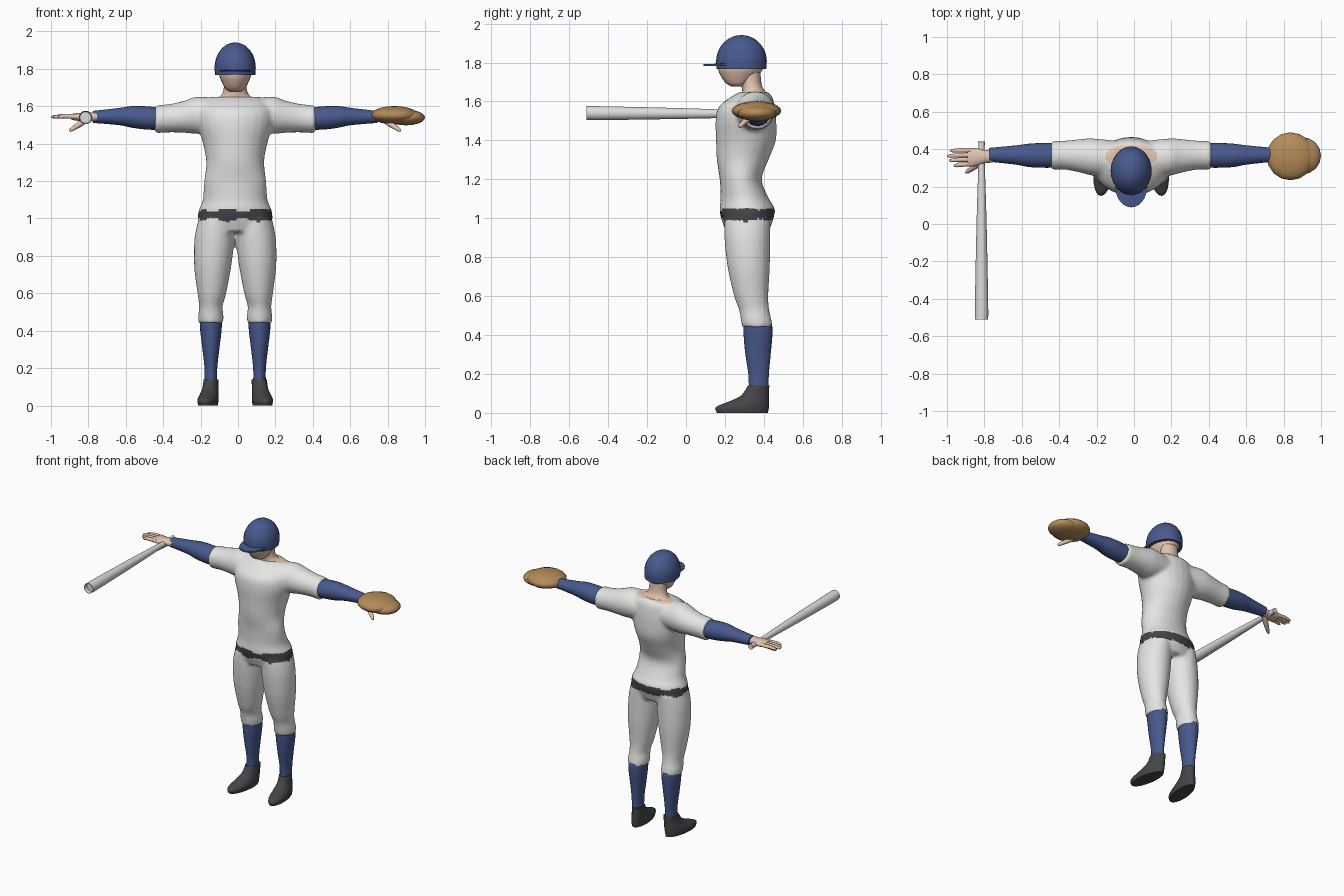
import bpy
import bmesh
import math
from mathutils import Vector

cube = bpy.data.objects.get("Cube")
if cube:
    bpy.data.objects.remove(cube, do_unlink=True)

SHIFT = -0.015  # the figure stands slightly off centre
parts = []


def material(name, r, g, b):
    mat = bpy.data.materials.new(name)
    mat.use_nodes = True
    mat.diffuse_color = (r, g, b, 1)
    shader = next(n for n in mat.node_tree.nodes if n.type == "BSDF_PRINCIPLED")
    shader.inputs["Base Color"].default_value = (r, g, b, 1)
    shader.inputs["Roughness"].default_value = 0.8
    return mat


white = material("uniform white", 0.78, 0.78, 0.76)
blue = material("team blue", 0.065, 0.1, 0.27)
dark = material("charcoal", 0.06, 0.06, 0.065)
skin = material("skin", 0.76, 0.55, 0.43)
leather = material("glove leather", 0.46, 0.26, 0.1)
bat_grey = material("bat pale grey", 0.72, 0.72, 0.72)


def activate(obj):
    bpy.ops.object.select_all(action="DESELECT")
    obj.select_set(True)
    bpy.context.view_layer.objects.active = obj


def finish(obj):
    activate(obj)
    bpy.ops.object.shade_smooth_by_angle(angle=math.radians(50))
    parts.append(obj)
    return obj


def smooth_rings(rings, steps=4):
    """Catmull-Rom interpolation between cross-sections."""
    out = []
    for i in range(len(rings) - 1):
        a, b, c, d = (rings[max(0, min(len(rings) - 1, i + k))] for k in (-1, 0, 1, 2))
        for s in range(steps):
            t = s / steps
            out.append([q + t / 2 * (r - p + t * (2 * p - 5 * q + 4 * r - s4 + t * (3 * (q - r) + s4 - p)))
                        for p, q, r, s4 in zip(a, b, c, d)])
    return out + [rings[-1]]


def add_loft(bm, rings, axis="z", side=1, segments=24):
    """Rings are (position on axis, centre a, centre b, radius a, radius b)."""
    loops = []
    for pos, ca, cb, ra, rb in smooth_rings(rings):
        loop = []
        for k in range(segments):
            t = math.tau * k / segments
            a, b = ca + ra * math.cos(t), cb + rb * math.sin(t)
            co = {"x": (pos, a, b), "y": (a, pos, b), "z": (a, b, pos)}[axis]
            loop.append(bm.verts.new((co[0] * side, co[1], co[2])))
        loops.append(loop)
    faces = [bm.faces.new((lo[k - 1], lo[k], hi[k], hi[k - 1]))
             for lo, hi in zip(loops, loops[1:]) for k in range(segments)]
    faces += [bm.faces.new(loops[0]), bm.faces.new(loops[-1])]
    bmesh.ops.recalc_face_normals(bm, faces=faces)


def from_bmesh(name, bm, *mats):
    mesh = bpy.data.meshes.new(name)
    bm.to_mesh(mesh)
    bm.free()
    obj = bpy.data.objects.new(name, mesh)
    bpy.context.collection.objects.link(obj)
    for mat in mats:
        mesh.materials.append(mat)
    return obj


def loft(name, mat, rings, axis="z", side=1):
    bm = bmesh.new()
    add_loft(bm, rings, axis, side)
    return finish(from_bmesh(name, bm, mat))


def ellipsoid(bm, centre, radii):
    verts = bmesh.ops.create_uvsphere(bm, u_segments=16, v_segments=10, radius=1)["verts"]
    for v in verts:
        v.co = Vector(c + r * p for c, r, p in zip(centre, radii, v.co))


def finger(name, points, radii):
    curve = bpy.data.curves.new(name, "CURVE")
    curve.dimensions, curve.bevel_depth = "3D", 1
    curve.bevel_resolution, curve.use_fill_caps = 2, True
    spline = curve.splines.new("POLY")
    spline.points.add(len(points) - 1)
    for p, co, r in zip(spline.points, points, radii):
        p.co, p.radius = (*co, 1), r
    obj = bpy.data.objects.new(name, curve)
    bpy.context.collection.objects.link(obj)
    curve.materials.append(skin)
    activate(obj)
    bpy.ops.object.convert(target="MESH")
    return finish(bpy.context.object)


# Uniform: torso, sleeves and trouser legs fused into one skin
TORSO = [(.93, 0, .315, .17, .11), (1, 0, .315, .2, .135), (1.05, 0, .314, .193, .142),
         (1.1, 0, .302, .173, .125), (1.2, 0, .281, .166, .108), (1.3, 0, .291, .155, .133),
         (1.4, 0, .308, .172, .154), (1.5, 0, .308, .2, .156), (1.57, 0, .312, .2, .145),
         (1.62, 0, .335, .18, .11), (1.65, 0, .35, .13, .07)]
SLEEVE = [(.08, .345, 1.55, .1, .09), (.2, .357, 1.552, .1, .1), (.27, .364, 1.544, .09, .086),
          (.35, .368, 1.536, .078, .076), (.43, .367, 1.53, .077, .075)]
TROUSER = [(1, .1, .315, .095, .12), (.9, .11, .315, .107, .118), (.75, .12, .322, .1, .109),
           (.6, .125, .335, .077, .088), (.53, .13, .35, .063, .078), (.48, .13, .36, .068, .079),
           (.44, .13, .367, .066, .079)]
bm = bmesh.new()
add_loft(bm, TORSO)
for side in (1, -1):
    add_loft(bm, SLEEVE, "x", side)
    add_loft(bm, TROUSER, "z", side)
uniform = from_bmesh("uniform", bm, white, dark, skin)
remesh = uniform.modifiers.new("fuse", "REMESH")
remesh.mode, remesh.voxel_size = "VOXEL", 0.012
relax = uniform.modifiers.new("relax", "SMOOTH")
relax.factor, relax.iterations = 0.5, 4
activate(uniform)
for name in ("fuse", "relax"):
    bpy.ops.object.modifier_apply(modifier=name)

# Belt with an uneven edge, and the open neckline
for f in uniform.data.polygons:
    x, y, z = f.center
    wave = 0.01 * math.sin(38 * x) * math.cos(31 * y)
    if 0.993 + wave < z < 1.045 - wave / 2 and abs(x) < 0.3:
        f.material_index = 1
    elif z > 1.59 and (x / 0.14) ** 2 + ((y - 0.36) / 0.065) ** 2 < 1:
        f.material_index = 2
    else:
        f.material_index = 0
finish(uniform)

# Limbs and hands, mirrored
ARM = [(.4, .367, 1.533, .066, .06), (.48, .367, 1.538, .066, .062), (.55, .367, 1.543, .062, .058),
       (.62, .369, 1.545, .051, .046), (.76, .37, 1.543, .037, .032)]
SOCK = [(.46, .13, .368, .059, .074), (.4, .13, .37, .057, .074), (.3, .13, .37, .045, .065),
        (.2, .13, .373, .034, .053), (.12, .13, .373, .034, .05)]
SHOE = [(0, .137, .29, .05, .131), (.03, .137, .29, .054, .136), (.06, .135, .326, .049, .101),
        (.09, .132, .355, .043, .071), (.14, .13, .373, .04, .055)]
PALM = [(.74, .362, 1.543, .034, .026), (.78, .36, 1.543, .035, .024), (.83, .358, 1.543, .048, .022),
        (.875, .356, 1.543, .048, .016)]
for side, label in ((1, "left"), (-1, "right")):
    loft(label + "_arm", blue, ARM, "x", side)
    loft(label + "_sock", blue, SOCK, "z", side)
    shoe = loft(label + "_shoe", dark, SHOE, "z", side)
    for v in shoe.data.vertices:  # toes turn outward
        v.co.x += side * 0.12 * (0.36 - v.co.y)
    loft(label + "_palm", skin, PALM, "x", side)
    for n, (tip, y) in enumerate(((.95, .312), (.975, .34), (.984, .364), (.97, .392))):
        root = 0.358 + (n - 1.5) * 0.024
        finger(f"{label}_finger_{n + 1}",
               [(side * .85, root, 1.545), (side * .92, (root + y) / 2, 1.547),
                (side * (tip - .012), y, 1.543), (side * tip, y, 1.542)],
               (.013, .012, .009, .003))
    finger(label + "_thumb",
           [(side * .79, .345, 1.535), (side * .83, .312, 1.505),
            (side * .875, .28, 1.475), (side * .885, .274, 1.468)],
           (.02, .017, .011, .004))

# Head and neck
loft("neck", skin, [(1.6, 0, .355, .15, .07), (1.635, 0, .355, .125, .065), (1.655, 0, .347, .08, .058),
                    (1.69, 0, .336, .062, .052), (1.76, 0, .33, .06, .052)])
loft("head", skin, [(1.677, 0, .265, .03, .03), (1.69, 0, .265, .05, .055), (1.72, 0, .27, .067, .085),
                    (1.765, 0, .28, .085, .115), (1.82, 0, .285, .09, .118)])

# Domed helmet and its thin peak
dome = [(1.767, 0, .285, .108, .127)]
for k in range(8):
    t = math.radians(k * 12.6)
    dome.append((1.805 + .136 * math.sin(t), 0, .285, .11 * math.cos(t), .13 * math.cos(t)))
loft("helmet", blue, dome)
peak = loft("helmet_peak", blue, [(1.791, 0, .195, .084, .106), (1.8, 0, .195, .084, .106)])
for v in peak.data.vertices:
    v.co.z += 0.07 * (v.co.y - 0.2) - 0.8 * v.co.x ** 2

# Catcher's glove: two overlapping flattened lobes
bm = bmesh.new()
ellipsoid(bm, (.852, .362, 1.552), (.128, .128, .049))
ellipsoid(bm, (.913, .365, 1.54), (.102, .1, .042))
finish(from_bmesh("glove", bm, leather))

# Tapered bat held forward
BAT = [(-.485, -.8, 1.54, .03, .03), (-.475, -.8, 1.54, .036, .036), (0, -.8, 1.538, .027, .027),
       (.3, -.8, 1.536, .018, .018), (.42, -.8, 1.535, .017, .017), (.44, -.8, 1.535, .019, .019)]
loft("bat", bat_grey, BAT, "y")

for obj in parts:
    obj.location.x = SHIFT
